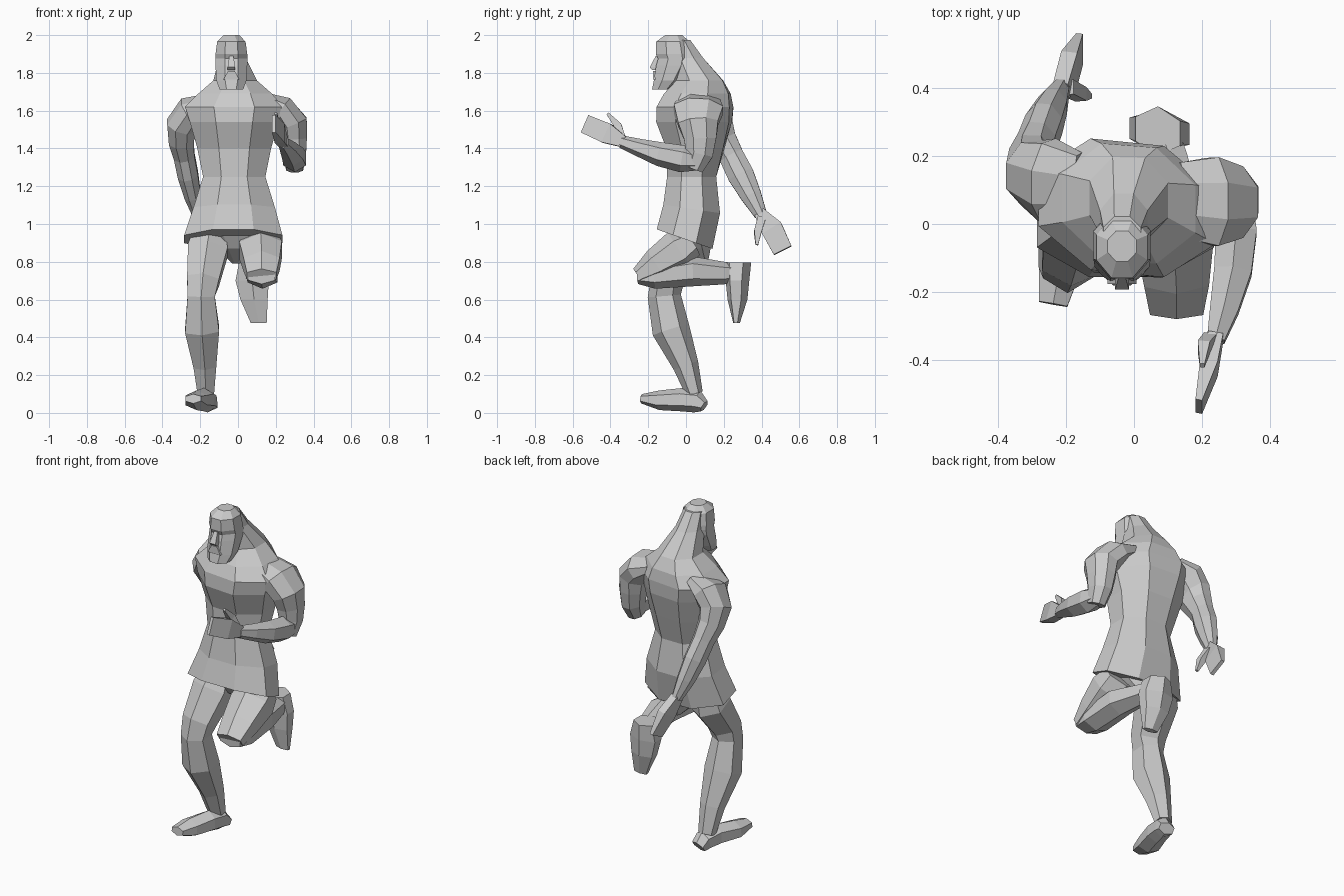
import bpy, bmesh, math
from mathutils import Vector


def unit_ring(n):
    """Polygon that exactly fills a 2 x 2 square."""
    pts = [(math.cos(math.tau * (i + .5) / n), math.sin(math.tau * (i + .5) / n)) for i in range(n)]
    mx, my = max(p[0] for p in pts), max(p[1] for p in pts)
    return [(a / mx, b / my) for a, b in pts]


def skin(name, rings):
    bm = bmesh.new()
    vs = [[bm.verts.new(p) for p in r] for r in rings]
    n = len(vs[0])
    for a, b in zip(vs, vs[1:]):
        for i in range(n):
            j = (i + 1) % n
            bm.faces.new((a[i], a[j], b[j], b[i]))
    bm.faces.new(vs[0][::-1])
    bm.faces.new(vs[-1])
    bmesh.ops.recalc_face_normals(bm, faces=bm.faces)
    me = bpy.data.meshes.new(name)
    bm.to_mesh(me)
    bm.free()
    ob = bpy.data.objects.new(name, me)
    bpy.context.collection.objects.link(ob)
    return ob


def stack(name, secs, n=8):
    """Level rings: z, centre x, front y, back y, half width, yaw slope, tilt slope."""
    rings = []
    for z, cx, y0, y1, rx, yaw, tilt in secs:
        cy, ry = (y0 + y1) / 2, (y1 - y0) / 2
        rings.append([(cx + a * rx, cy + b * ry + a * rx * yaw, z + b * ry * tilt)
                      for a, b in unit_ring(n)])
    return skin(name, rings)


def limb(name, secs, n=6):
    """Rings square to a path: x, y, z, half width, half thickness."""
    pts = [Vector(s[:3]) for s in secs]
    rings = []
    for i, s in enumerate(secs):
        t = (pts[min(i + 1, len(pts) - 1)] - pts[max(i - 1, 0)]).normalized()
        side = Vector((1, 0, 0))
        side = (side - t * side.dot(t)).normalized()
        up = t.cross(side)
        rings.append([pts[i] + side * a * s[3] + up * b * s[4] for a, b in unit_ring(n)])
    return skin(name, rings)


# torso, tunic skirt and thick neck in one skin
stack("torso", [
    (.92, -.025, -.155, .14, .26, 0, -.35),
    (1.08, -.02, -.12, .18, .215, 0, -.15),
    (1.25, -.02, -.10, .16, .165, 0, 0),
    (1.40, -.02, -.10, .20, .195, -.05, 0),
    (1.54, -.02, -.15, .235, .235, -.08, 0),
    (1.62, -.02, -.145, .24, .26, -.10, 0),
    (1.69, -.015, -.11, .23, .195, -.08, 0),
    (1.76, -.015, -.05, .195, .115, -.03, 0),
    (1.88, -.03, -.08, .09, .07, 0, 0),
    (1.975, -.035, -.09, .022, .055, 0, 0),
], 8)

# tail of the tunic between the legs
stack("pelvis", [
    (.79, -.01, .08, .115, .02, 0, 0),
    (.87, -.01, -.02, .13, .10, 0, 0),
    (.97, -.01, -.08, .12, .19, 0, 0),
])

# head with beard
stack("head", [
    (1.712, -.035, -.18, -.07, .062, 0, 0),
    (1.76, -.035, -.17, -.02, .08, 0, 0),
    (1.84, -.035, -.158, .03, .084, 0, 0),
    (1.875, -.035, -.148, .035, .084, 0, 0),
    (1.90, -.035, -.16, .035, .084, 0, 0),
    (1.965, -.035, -.158, .02, .075, 0, 0),
    (2.0, -.035, -.11, -.02, .042, 0, 0),
])
stack("nose", [
    (1.815, -.035, -.178, -.14, .02, 0, 0),
    (1.83, -.035, -.192, -.14, .02, 0, 0),
    (1.89, -.035, -.16, -.14, .011, 0, 0),
], 4)
stack("moustache", [
    (1.765, -.035, -.176, -.14, .042, 0, 0),
    (1.81, -.035, -.176, -.14, .018, 0, 0),
], 4)

# standing leg
limb("standing_leg", [
    (-.15, .025, .94, .09, .085),
    (-.16, .00, .86, .105, .11),
    (-.185, -.10, .70, .085, .09),
    (-.195, -.115, .62, .072, .088),
    (-.19, -.08, .44, .09, .10),
    (-.175, .00, .25, .06, .068),
    (-.17, .045, .10, .043, .045),
])
limb("standing_foot", [
    (-.15, .096, .035, .042, .033),
    (-.16, .06, .06, .048, .06),
    (-.18, -.02, .07, .055, .062),
    (-.22, -.14, .067, .06, .052),
    (-.237, -.235, .075, .042, .025),
])

# raised leg, thigh then shin and hanging foot
limb("raised_thigh", [
    (.115, .03, .905, .10, .08),
    (.12, -.04, .86, .112, .11),
    (.125, -.16, .785, .095, .085),
    (.125, -.255, .725, .078, .045),
])
limb("raised_shin", [
    (.125, -.255, .722, .07, .04),
    (.13, -.17, .725, .08, .068),
    (.125, .03, .75, .078, .08),
    (.10, .20, .74, .055, .06),
    (.085, .27, .74, .045, .05),
])
stack("raised_foot", [
    (.475, .11, .25, .285, .042, -.1, 0),
    (.60, .085, .22, .325, .072, -.1, 0),
    (.70, .075, .21, .335, .088, -.1, 0),
    (.795, .07, .20, .345, .065, -.1, 0),
], 6)

# arm swung back, rounded shoulder first
limb("back_arm", [
    (-.16, .11, 1.64, .04, .10),
    (-.25, .125, 1.595, .075, .125),
    (-.30, .15, 1.52, .078, .10),
    (-.30, .19, 1.44, .066, .08),
    (-.285, .24, 1.36, .055, .066),
    (-.265, .29, 1.26, .054, .07),
    (-.24, .345, 1.15, .044, .055),
    (-.215, .395, 1.05, .026, .034),
], 8)
limb("back_hand", [
    (-.215, .39, 1.06, .022, .03),
    (-.19, .455, .975, .024, .058),
    (-.16, .512, .86, .01, .052),
], 4)
limb("back_thumb", [
    (-.195, .40, 1.03, .02, .022),
    (-.155, .38, .96, .018, .02),
    (-.13, .375, .89, .007, .007),
], 4)

# arm bent forward
limb("front_upper_arm", [
    (.13, .07, 1.655, .04, .11),
    (.23, .065, 1.605, .075, .13),
    (.29, .065, 1.53, .08, .105),
    (.295, .075, 1.45, .07, .085),
    (.30, .07, 1.37, .06, .072),
    (.30, .04, 1.29, .045, .05),
], 8)
limb("front_forearm", [
    (.30, .08, 1.33, .045, .045),
    (.30, -.02, 1.345, .06, .072),
    (.29, -.14, 1.37, .055, .064),
    (.265, -.25, 1.405, .042, .047),
    (.24, -.34, 1.435, .026, .034),
])
limb("front_hand", [
    (.24, -.33, 1.435, .022, .03),
    (.22, -.42, 1.48, .026, .054),
    (.19, -.535, 1.53, .01, .05),
], 4)
limb("front_thumb", [
    (.225, -.34, 1.45, .02, .022),
    (.205, -.36, 1.52, .018, .02),
    (.20, -.415, 1.585, .007, .007),
], 4)
